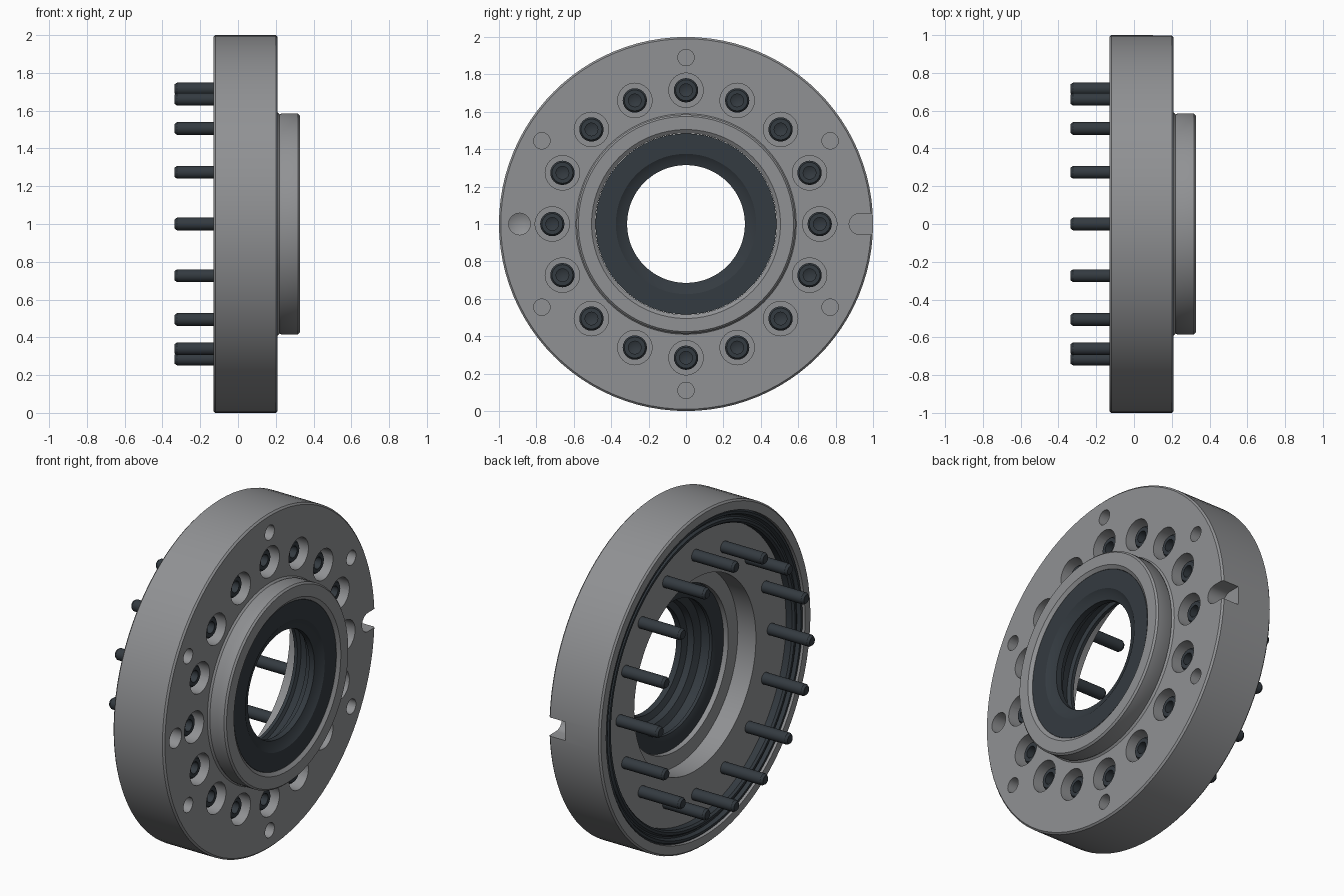
import bpy, bmesh, math
from mathutils import Vector

if "Cube" in bpy.data.objects:
    bpy.data.objects.remove(bpy.data.objects["Cube"])


def material(name, rgb):
    m = bpy.data.materials.new(name)
    m.diffuse_color = (*rgb, 1)
    m.use_nodes = True
    m.node_tree.nodes["Principled BSDF"].inputs["Base Color"].default_value = m.diffuse_color
    return m


STEEL = material("grey steel", (0.28, 0.285, 0.295))
DARK = material("dark rubber and bolts", (0.034, 0.043, 0.052))
AXIS_Z = 1.0


def lathe(bm, profile, y=0.0, z=AXIS_Z, n=96, closed=True):
    """Revolve (x, radius) points about an x-parallel axis through (y, z)."""
    rings = []
    for x, r in profile:
        if r == 0:
            rings.append([bm.verts.new((x, y, z))] * n)
        else:
            rings.append([bm.verts.new((x, y + r * math.cos(2 * math.pi * i / n),
                                        z + r * math.sin(2 * math.pi * i / n)))
                          for i in range(n)])
    pairs = list(zip(rings, rings[1:]))
    if closed:
        pairs.append((rings[-1], rings[0]))
    for a, b in pairs:
        for i in range(n):
            j = (i + 1) % n
            quad = list(dict.fromkeys((a[i], a[j], b[j], b[i])))
            bm.faces.new(quad)


def finish(bm, name, mat):
    bmesh.ops.recalc_face_normals(bm, faces=bm.faces[:])
    me = bpy.data.meshes.new(name)
    bm.to_mesh(me)
    bm.free()
    me.materials.append(mat)
    ob = bpy.data.objects.new(name, me)
    bpy.context.collection.objects.link(ob)
    return ob


def activate(ob):
    bpy.ops.object.select_all(action='DESELECT')
    ob.select_set(True)
    bpy.context.view_layer.objects.active = ob


def smooth(ob):
    activate(ob)
    bpy.ops.object.shade_smooth_by_angle(angle=math.radians(30))


def polar(r, deg):
    a = math.radians(deg)
    return r * math.cos(a), AXIS_Z + r * math.sin(a)


# flange housing: outer rim, raised hub, stepped bore, shallow rear recess
bm = bmesh.new()
lathe(bm, [(-0.13, 0.99), (-0.12, 1.0), (0.20, 1.0), (0.21, 0.99),
           (0.21, 0.59), (0.22, 0.58), (0.23, 0.585), (0.317, 0.585), (0.327, 0.575),
           (0.327, 0.505), (0.312, 0.485), (0.06, 0.485),
           (0.06, 0.575), (-0.06, 0.575), (-0.06, 0.94), (-0.13, 0.94)])
housing = finish(bm, "flange_housing", STEEL)

# cutter: bolt counterbores, blind pin holes, dowel hole, edge slot
bm = bmesh.new()
for i in range(16):
    y, z = polar(0.715, 22.5 * i)
    lathe(bm, [(0.05, 0), (0.05, 0.092), (0.3, 0.092), (0.3, 0)], y, z, 32, False)
for deg in (30, 90, 150, 210, 270, 330):
    y, z = polar(0.89, deg)
    lathe(bm, [(0.06, 0), (0.06, 0.044), (0.3, 0.044), (0.3, 0)], y, z, 24, False)
lathe(bm, [(0.03, 0), (0.06, 0.058), (0.3, 0.058), (0.3, 0)], -0.89, AXIS_Z, 24, False)
outline = [(1.1, -0.056)]
outline += [(0.928 - 0.056 * math.sin(math.pi * k / 12), -0.056 * math.cos(math.pi * k / 12))
            for k in range(13)]
outline += [(1.1, 0.056)]
face = bm.faces.new([bm.verts.new((0.1, y, AXIS_Z + z)) for y, z in outline])
ext = bmesh.ops.extrude_face_region(bm, geom=[face], use_keep_orig=True)
top = [v for v in ext["geom"] if isinstance(v, bmesh.types.BMVert)]
bmesh.ops.translate(bm, verts=top, vec=Vector((0.2, 0, 0)))
cutter = finish(bm, "hole_cutter", STEEL)
cutter.hide_render = True

activate(housing)
mod = housing.modifiers.new("holes", 'BOOLEAN')
mod.operation = 'DIFFERENCE'
mod.solver = 'EXACT'
mod.object = cutter
bpy.ops.object.modifier_apply(modifier=mod.name)
bpy.data.objects.remove(cutter, do_unlink=True)
smooth(housing)

# shaft seal with lips
bm = bmesh.new()
lathe(bm, [(0.312, 0.484), (0.312, 0.375), (0.295, 0.35), (0.285, 0.315), (0.25, 0.315),
           (0.235, 0.35), (0.20, 0.36), (0.18, 0.40), (0.13, 0.41), (0.12, 0.39),
           (0.10, 0.39), (0.09, 0.42), (0.09, 0.484)], n=64)
smooth(finish(bm, "shaft_seal", DARK))

# rear sealing ring with a groove
bm = bmesh.new()
lathe(bm, [(-0.058, 0.939), (-0.11, 0.939), (-0.12, 0.93), (-0.12, 0.915), (-0.10, 0.905),
           (-0.10, 0.895), (-0.112, 0.885), (-0.112, 0.87), (-0.10, 0.86), (-0.058, 0.86)])
smooth(finish(bm, "rear_sealing_ring", DARK))

# socket-head bolts
for i in range(16):
    y, z = polar(0.715, 22.5 * i)
    bm = bmesh.new()
    lathe(bm, [(-0.335, 0), (-0.335, 0.025), (-0.322, 0.034), (0.045, 0.034), (0.045, 0.065),
               (0.165, 0.065), (0.175, 0.056), (0.175, 0.034), (0.12, 0.034), (0.105, 0)],
          y, z, 24, False)
    smooth(finish(bm, f"bolt_{i + 1:02d}", DARK))
